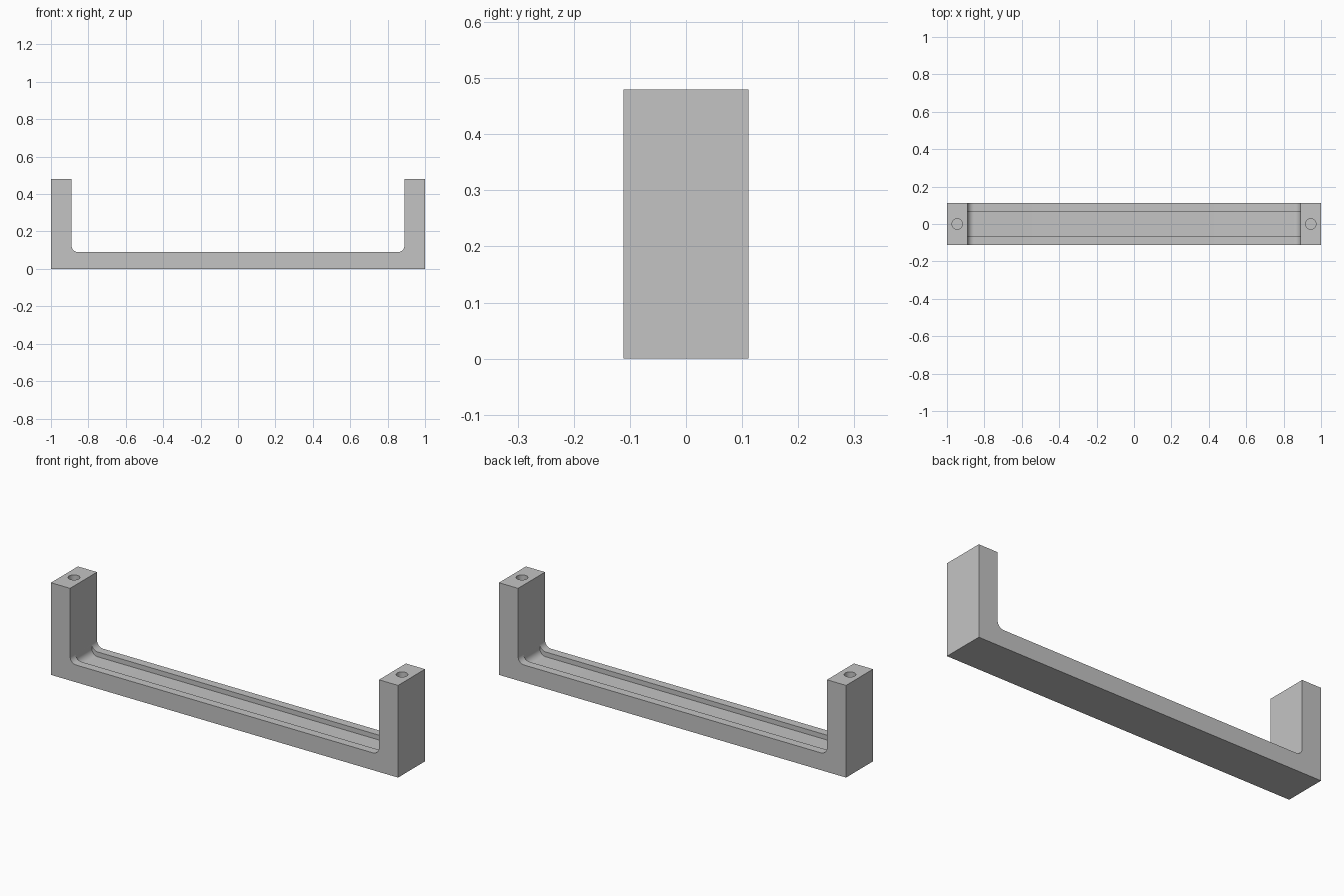
import bpy
import bmesh
from math import cos, sin, pi, radians

cube = bpy.data.objects.get("Cube")
if cube:
    bpy.data.objects.remove(cube, do_unlink=True)

HEIGHT, HALF_DEPTH = 0.48, 0.111
INNER, BAR_TOP, FILLET = 0.89, 0.09, 0.035
GROOVE_HALF, GROOVE_DEPTH = 0.067, 0.025
HOLE_RADIUS, HOLE_DEPTH = 0.028, 0.2

grey = bpy.data.materials.new("satin grey")
grey.use_nodes = True
colour = (0.55, 0.55, 0.55, 1)
grey.diffuse_color = colour
grey.node_tree.nodes["Principled BSDF"].inputs["Base Color"].default_value = colour


def trough(x, floor, top, steps=10):
    """Inner U outline from upper left to upper right, with filleted corners."""
    right = [(x, top)]
    for i in range(steps + 1):
        a = pi / 2 * i / steps
        right.append((x - FILLET + FILLET * cos(a), floor + FILLET - FILLET * sin(a)))
    return [(-px, pz) for px, pz in right] + right[::-1]


def extrude_profile(name, points, half):
    """Solid made by extruding an x-z outline along y."""
    bm = bmesh.new()
    face = bm.faces.new([bm.verts.new((x, -half, z)) for x, z in points])
    new = bmesh.ops.extrude_face_region(bm, geom=[face])["geom"]
    verts = [v for v in new if isinstance(v, bmesh.types.BMVert)]
    bmesh.ops.translate(bm, vec=(0, 2 * half, 0), verts=verts)
    bmesh.ops.recalc_face_normals(bm, faces=bm.faces)
    mesh = bpy.data.meshes.new(name)
    bm.to_mesh(mesh)
    bm.free()
    obj = bpy.data.objects.new(name, mesh)
    mesh.materials.append(grey)
    bpy.context.collection.objects.link(obj)
    return obj


# U-shaped handle body
outline = [(1, HEIGHT), (1, 0), (-1, 0), (-1, HEIGHT)]
handle = extrude_profile("handle", trough(INNER, BAR_TOP, HEIGHT) + outline, HALF_DEPTH)

# Groove along the inside of the bar
cutters = [extrude_profile("groove_cutter",
                           trough(INNER - 0.0005, BAR_TOP - GROOVE_DEPTH, 0.2),
                           GROOVE_HALF)]

# Screw holes in the leg ends
for side, label in ((1, "left"), (-1, "right")):
    bpy.ops.mesh.primitive_cylinder_add(vertices=32, radius=HOLE_RADIUS, depth=2 * HOLE_DEPTH,
                                        location=(side * (1 + INNER) / 2, 0, HEIGHT))
    hole = bpy.context.object
    hole.name = label + "_hole_cutter"
    hole.data.materials.append(grey)
    cutters.append(hole)

bpy.ops.object.select_all(action="DESELECT")
bpy.context.view_layer.objects.active = handle
handle.select_set(True)
for cutter in cutters:
    mod = handle.modifiers.new(cutter.name, "BOOLEAN")
    mod.operation = "DIFFERENCE"
    mod.solver = "EXACT"
    mod.object = cutter
    bpy.ops.object.modifier_apply(modifier=mod.name)
for cutter in cutters:
    bpy.data.objects.remove(cutter, do_unlink=True)

bpy.ops.object.shade_smooth_by_angle(angle=radians(30))
